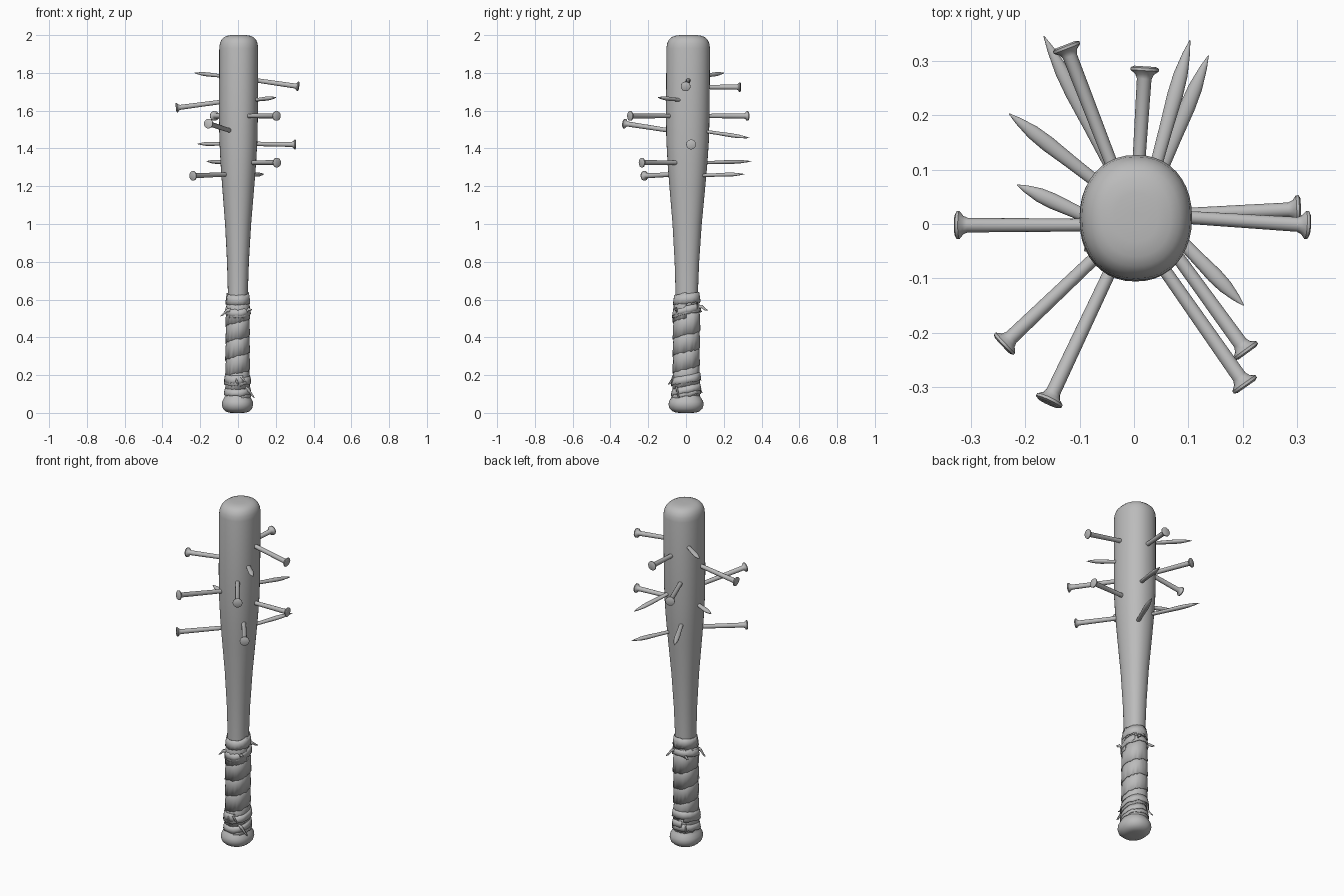
import bpy, bmesh, math, random
from mathutils import Vector, Matrix

random.seed(4)
cube = bpy.data.objects.get("Cube")
if cube:
    bpy.data.objects.remove(cube, do_unlink=True)

grey = bpy.data.materials.new("plain grey")
grey.use_nodes = True
COLOUR = (0.5, 0.5, 0.5, 1)
grey.diffuse_color = COLOUR
grey.node_tree.nodes["Principled BSDF"].inputs["Base Color"].default_value = COLOUR


def finish(bm, name, angle=50):
    bmesh.ops.recalc_face_normals(bm, faces=bm.faces)
    mesh = bpy.data.meshes.new(name)
    bm.to_mesh(mesh)
    bm.free()
    mesh.materials.append(grey)
    obj = bpy.data.objects.new(name, mesh)
    bpy.context.collection.objects.link(obj)
    bpy.ops.object.select_all(action="DESELECT")
    bpy.context.view_layer.objects.active = obj
    obj.select_set(True)
    bpy.ops.object.shade_smooth_by_angle(angle=math.radians(angle))
    return obj


def loft(profile, sides, place):
    """Closed body of rings; place(angle, radius, height) gives each point."""
    bm = bmesh.new()
    rings = [[bm.verts.new(place(math.tau * i / sides, r, h)) for i in range(sides)]
             for h, r in profile]
    for a, b in zip(rings, rings[1:]):
        for i in range(sides):
            j = (i + 1) % sides
            bm.faces.new((a[i], a[j], b[j], b[i]))
    bm.faces.new(rings[0])
    bm.faces.new(rings[-1])
    return bm


# Slightly oval, slightly leaning section shared by bat and wraps
def bat_point(angle, r, z):
    c, s = math.cos(angle), math.sin(angle)
    power = 0.92
    x = math.copysign(abs(c) ** power, c)
    y = math.copysign(abs(s) ** power, s)
    return Vector((x * r - 0.003 + 0.0035 * z, y * r * 1.12 + 0.006 * z, z))


# Bat: knob, handle, flare and rounded barrel end
bat_profile = [
    (0, 0.02), (0.001, 0.045), (0.008, 0.063), (0.022, 0.077), (0.042, 0.083),
    (0.06, 0.081), (0.078, 0.072), (0.095, 0.062), (0.12, 0.058), (0.3, 0.053),
    (0.64, 0.053), (0.8, 0.058), (1.0, 0.069), (1.2, 0.085), (1.32, 0.094),
    (1.45, 0.101), (1.6, 0.103), (1.93, 0.103), (1.955, 0.1), (1.975, 0.092),
    (1.988, 0.08), (1.996, 0.064), (2.0, 0.04), (2.0, 0.01)]
finish(loft(bat_profile, 40, bat_point), "bat")


# Cloth strip wound around the handle, with a frayed lower edge
def wrap(name, z0, z1, turns, width, r, start=0.0, tilt=0.0, flare=0.005):
    bm = bmesh.new()
    steps = int(turns * 36)
    prev = None
    for i in range(steps + 1):
        t = i / steps
        a = start + t * turns * math.tau
        mid = z0 + (z1 - z0) * t + tilt * math.sin(a)
        low = mid - width / 2 + random.uniform(-0.004, 0.004)
        top = mid + width / 2 + random.uniform(-0.002, 0.002)
        bulge = random.uniform(0, 0.002)
        row = [bm.verts.new(bat_point(a, r + flare + bulge, low)),
               bm.verts.new(bat_point(a, r + flare / 2 + bulge, mid)),
               bm.verts.new(bat_point(a, r, top))]
        if prev:
            for k in range(2):
                bm.faces.new((prev[k], row[k], row[k + 1], prev[k + 1]))
        prev = row
    obj = finish(bm, name)
    mod = obj.modifiers.new("cloth thickness", "SOLIDIFY")
    mod.thickness = 0.004
    mod.offset = 0


wrap("grip_wrap", 0.12, 0.57, 5, 0.135, 0.0575)
wrap("top_wrap", 0.6, 0.61, 1.4, 0.05, 0.057, 1.0, 0.006)
wrap("middle_wrap", 0.535, 0.55, 1.5, 0.035, 0.061, 4.0, 0.016)
wrap("lower_wrap", 0.17, 0.19, 1.5, 0.04, 0.064, 2.0, 0.012)
wrap("bottom_wrap", 0.1, 0.13, 1.5, 0.035, 0.064, 5.0, 0.012)


# Loose torn ends of the cloth
def torn_end(name, a, b, width):
    a, b = Vector(a), Vector(b)
    bm = bmesh.new()
    along = b - a
    across = Vector((0, 0, 1))
    rows = []
    for t, w in ((0, 1), (0.4, 0.85), (0.75, 0.6), (1, 0.12)):
        p = a + along * t + across * 0.008 * math.sin(t * 5)
        rows.append([bm.verts.new(p + across * width * w / 2 * s) for s in (-1, 1)])
    for p, q in zip(rows, rows[1:]):
        bm.faces.new((p[0], q[0], q[1], p[1]))
    obj = finish(bm, name)
    obj.modifiers.new("cloth thickness", "SOLIDIFY").thickness = 0.006


for i, (a, b, w) in enumerate([
        ((-0.04, -0.055, 0.545), (-0.092, -0.05, 0.52), 0.02),
        ((0.045, -0.05, 0.535), (0.072, -0.06, 0.555), 0.018),
        ((0.03, 0.06, 0.56), (0.05, 0.115, 0.55), 0.02),
        ((-0.03, 0.06, 0.53), (-0.07, 0.085, 0.545), 0.018),
        ((0.04, -0.055, 0.13), (0.088, -0.04, 0.088), 0.025),
        ((0.0, -0.07, 0.19), (0.045, -0.08, 0.17), 0.018),
        ((-0.02, -0.065, 0.17), (0.0, -0.095, 0.16), 0.02),
        ((-0.04, 0.05, 0.14), (-0.06, 0.085, 0.115), 0.02)]):
    torn_end(f"torn_end_{i + 1}", a, b, w)


# Nail pieces run from inside the bat out to the head or point
def nail(name, base, end, pointed):
    base, end = Vector(base), Vector(end)
    out = (end - base).normalized()
    base = base - out * 0.04
    length = (end - base).length
    side = out.cross(Vector((0, 0, 1))).normalized()
    up = side.cross(out)
    if pointed:
        profile = [(0, 0.011), (length * 0.35, 0.0125), (length * 0.6, 0.0145),
                   (length * 0.75, 0.013), (length * 0.9, 0.007), (length, 0.0008)]
        flat = 0.75
    else:
        profile = [(0, 0.0115), (length - 0.02, 0.0135), (length - 0.012, 0.017),
                   (length - 0.005, 0.026), (length, 0.026), (length + 0.003, 0.02)]
        flat = 1.0
    finish(loft(profile, 14, lambda a, r, h: base + out * h
                + side * r * math.cos(a) + up * r * flat * math.sin(a)), name)


heads = [
    ((0.01, 0.13, 1.725), (0.02, 0.287, 1.725)),
    ((0.1, 0.012, 1.76), (0.32, -0.002, 1.728)),
    ((-0.1, -0.002, 1.645), (-0.326, -0.002, 1.615)),
    ((0.06, -0.09, 1.572), (0.205, -0.297, 1.572)),
    ((-0.045, 0.12, 1.572), (-0.125, 0.327, 1.572)),
    ((-0.05, -0.1, 1.497), (-0.157, -0.327, 1.532)),
    ((0.1, 0.018, 1.424), (0.304, 0.027, 1.421)),
    ((0.08, -0.06, 1.325), (0.207, -0.235, 1.325)),
    ((-0.08, -0.07, 1.262), (-0.24, -0.222, 1.255))]
points = [
    ((-0.085, 0.09, 1.783), (-0.23, 0.203, 1.8)),
    ((0.095, -0.04, 1.657), (0.202, -0.15, 1.67)),
    ((0.045, 0.125, 1.487), (0.103, 0.338, 1.455)),
    ((-0.09, 0.015, 1.424), (-0.215, 0.072, 1.424)),
    ((-0.05, 0.12, 1.325), (-0.166, 0.346, 1.332)),
    ((0.055, 0.11, 1.258), (0.137, 0.31, 1.264))]
for i, (a, b) in enumerate(heads):
    nail(f"nail_head_{i + 1}", a, b, False)
for i, (a, b) in enumerate(points):
    nail(f"nail_point_{i + 1}", a, b, True)
